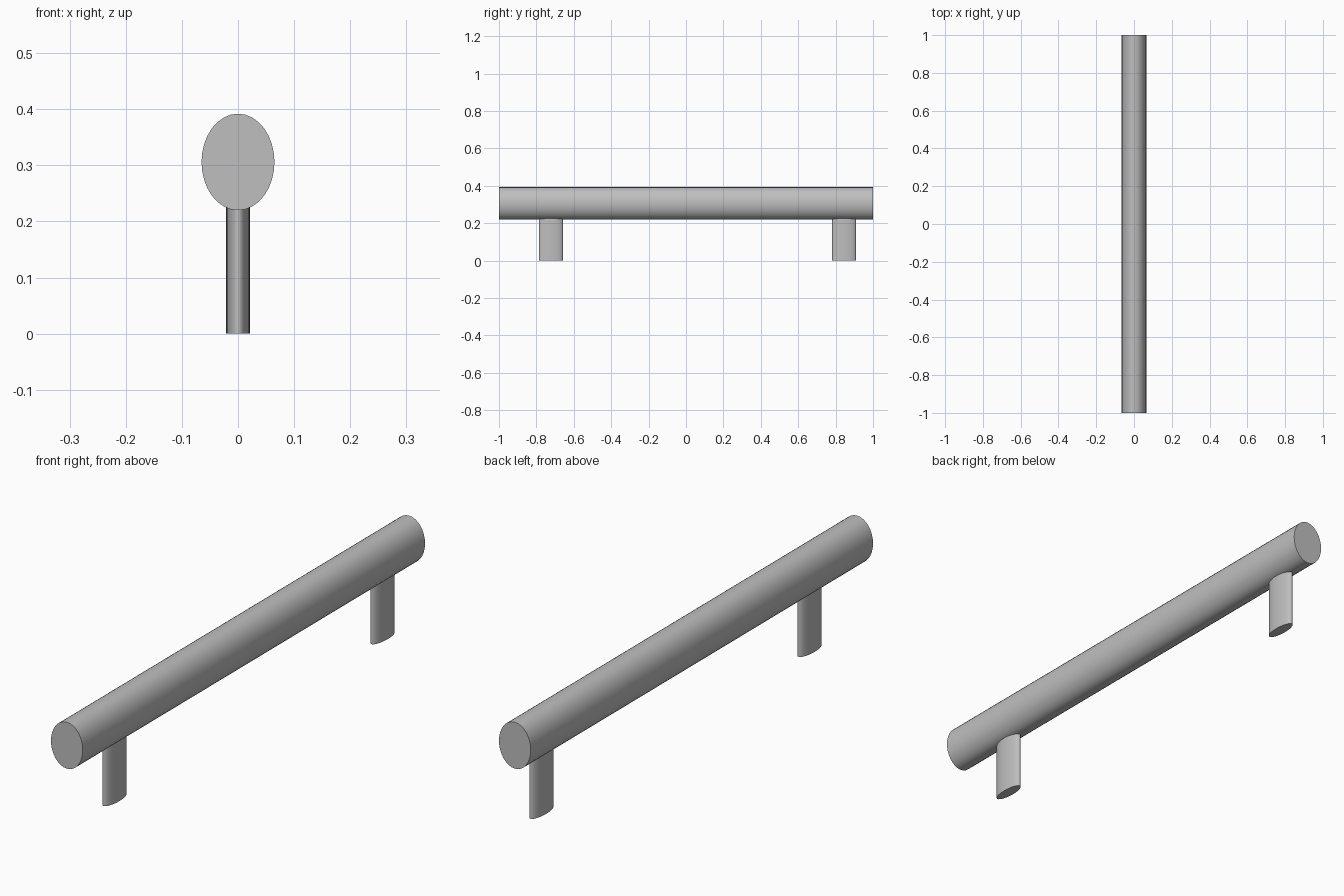
import bpy
import math

cube = bpy.data.objects.get("Cube")
if cube:
    bpy.data.objects.remove(cube, do_unlink=True)

GREY = (0.52, 0.52, 0.52, 1)
metal = bpy.data.materials.new("grey metal")
metal.use_nodes = True
metal.diffuse_color = GREY
metal.node_tree.nodes["Principled BSDF"].inputs["Base Color"].default_value = GREY


def oval_rod(name, location, radii, length, rotation=(0, 0, 0)):
    """Elliptical cylinder with smooth sides and sharp flat ends."""
    bpy.ops.mesh.primitive_cylinder_add(vertices=32, radius=1, depth=1,
                                        location=location, rotation=rotation)
    rod = bpy.context.object
    rod.name = name
    rod.scale = (radii[0], radii[1], length)
    bpy.ops.object.transform_apply(location=False, rotation=True, scale=True)
    rod.data.materials.append(metal)
    bpy.ops.object.shade_smooth_by_angle(angle=math.radians(40))
    return rod


# Long oval grip bar, running front to back
oval_rod("grip_bar", (0, 0, 0.306), (0.065, 0.086), 2, (math.pi / 2, 0, 0))

# Two thin oval posts, ending just inside the bar's underside
POST_HEIGHT = 0.226
for name, y in (("front_post", -0.722), ("back_post", 0.845)):
    oval_rod(name, (0, y, POST_HEIGHT / 2), (0.021, 0.064), POST_HEIGHT)
